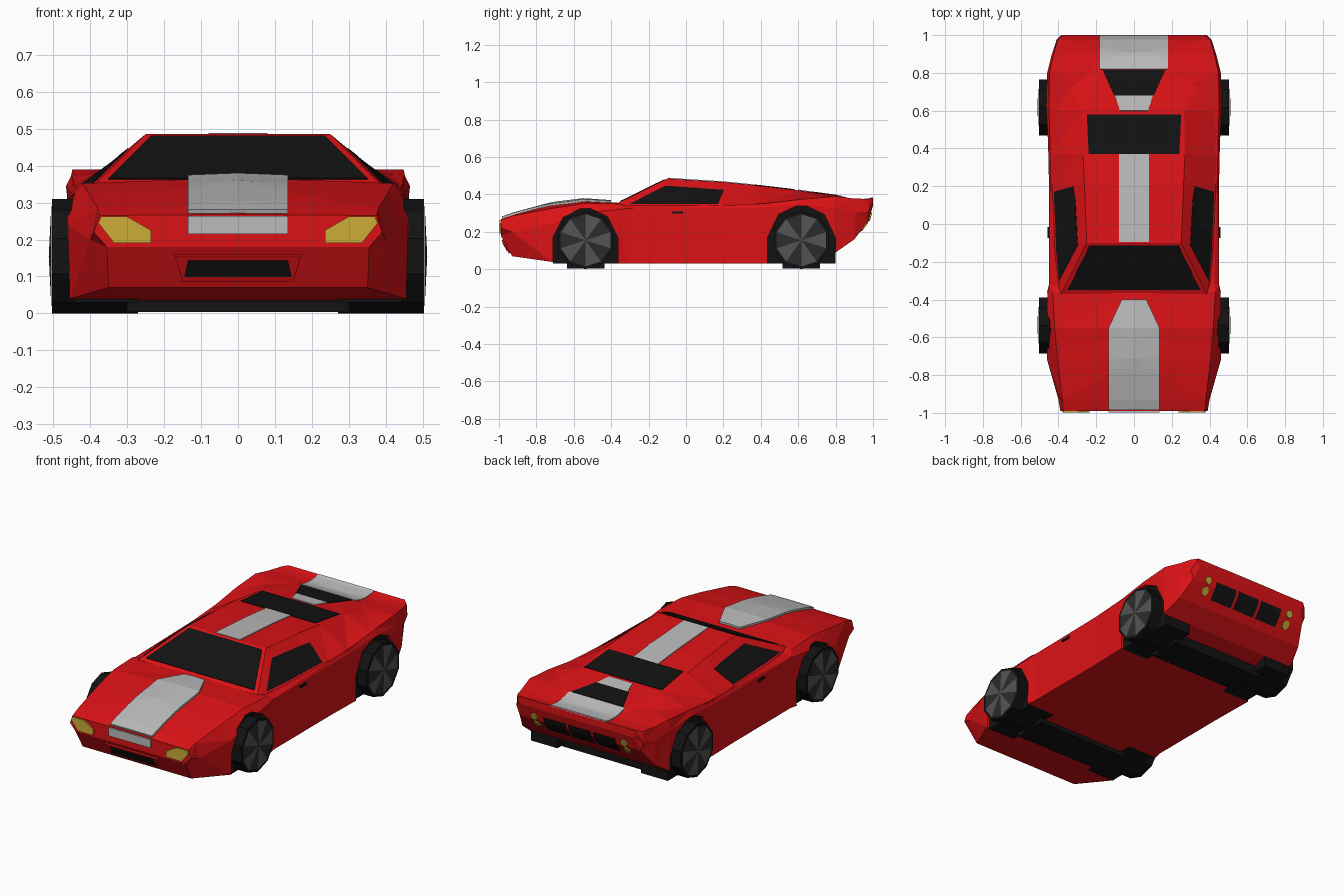
import bpy, bmesh, math
from mathutils import Vector
from mathutils.bvhtree import BVHTree

if "Cube" in bpy.data.objects:
    bpy.data.objects.remove(bpy.data.objects["Cube"])


def mat(name, *rgb):
    m = bpy.data.materials.new(name)
    m.diffuse_color = (*rgb, 1)
    m.use_nodes = True
    m.node_tree.nodes["Principled BSDF"].inputs["Base Color"].default_value = m.diffuse_color
    return m


RED = mat("red_paint", 0.72, 0.006, 0.008)
BLACK = mat("black", 0.006, 0.006, 0.006)
SILVER = mat("silver", 0.5, 0.5, 0.5)
YELLOW = mat("yellow", 0.6, 0.42, 0.04)
GREY = mat("rim_grey", 0.09, 0.09, 0.09)
DARK = mat("rim_dark", 0.025, 0.025, 0.025)


def finish(name, bm, *mats, mirror=False, recalc=True):
    if recalc:
        bmesh.ops.recalc_face_normals(bm, faces=bm.faces)
    me = bpy.data.meshes.new(name)
    bm.to_mesh(me)
    ob = bpy.data.objects.new(name, me)
    bpy.context.collection.objects.link(ob)
    for m in mats:
        me.materials.append(m)
    if mirror:
        ob.modifiers.new("mirror", 'MIRROR')
    return ob


def loft(bm, stations):
    """Skin mirrored half sections: stations are (y, [(x, z), ...]) from bottom to top."""
    rings = []
    for y, half in stations:
        other = [(-x, z) for x, z in reversed(half) if x > 0]
        rings.append([bm.verts.new((x, y, z)) for x, z in half + other])
    n = len(rings[0])
    for a, b in zip(rings, rings[1:]):
        for i in range(n):
            j = (i + 1) % n
            bm.faces.new((a[i], a[j], b[j], b[i]))
    bm.faces.new(rings[0])
    bm.faces.new(rings[-1])
    bmesh.ops.triangulate(bm, faces=bm.faces)


def prism(bm, outline, x0, x1):
    """Extrude a (y, z) outline along x."""
    a = [bm.verts.new((x0, y, z)) for y, z in outline]
    b = [bm.verts.new((x1, y, z)) for y, z in outline]
    bm.faces.new(a)
    bm.faces.new(b)
    for i in range(len(a)):
        j = (i + 1) % len(a)
        bm.faces.new((a[i], a[j], b[j], b[i]))


# lower body: y, bottom z, bottom x, waist x, waist z, shoulder x, shoulder z, centre z
body_rows = [
    (-0.99, .18, .355, .39, .22, .375, .265, .268),
    (-0.93, .07, .35, .40, .20, .38, .285, .290),
    (-0.72, .04, .455, .46, .24, .405, .325, .347),
    (-0.55, .03, .465, .465, .30, .42, .352, .368),
    (-0.36, .03, .46, .457, .32, .43, .350, .355),
    (-0.32, .03, .45, .45, .325, .425, .340, .345),
    (0.20, .03, .45, .45, .325, .44, .342, .345),
    (0.43, .03, .455, .455, .33, .445, .352, .36),
    (0.62, .03, .465, .465, .345, .45, .375, .39),
    (0.80, .09, .455, .46, .33, .448, .390, .385),
    (0.90, .16, .425, .435, .30, .425, .378, .367),
    (0.975, .26, .39, .41, .31, .405, .376, .374),
    (1.00, .34, .365, .385, .36, .375, .382, .382),
]
bm_body = bmesh.new()
loft(bm_body, [(y, [(xb, zb), (xw, zw), (xs, zs), (0, zc)])
               for y, zb, xb, xw, zw, xs, zs, zc in body_rows])
body = finish("body", bm_body, RED)

# cabin and rear deck: y, base x, base z, roof x, roof z
cabin_rows = [
    (-0.37, .41, .32, .385, .352),
    (-0.10, .432, .333, .25, .485),
    (0.20, .443, .335, .262, .466),
    (0.37, .447, .343, .27, .449),
    (0.60, .450, .365, .265, .422),
    (0.82, .40, .36, .175, .392),
    (0.90, .36, .34, .175, .367),
]
bm_cabin = bmesh.new()
loft(bm_cabin, [(y, [(xb, zb), (xt, zt)]) for y, xb, zb, xt, zt in cabin_rows])
finish("cabin", bm_cabin, RED)
trees = [BVHTree.FromBMesh(bm_body), BVHTree.FromBMesh(bm_cabin)]

# direction of projection for surface panels, and how 2D points map to ray starts
SIDES = {
    "top": (Vector((0, 0, -1)), lambda a, b: Vector((a, b, 3))),
    "front": (Vector((0, 1, 0)), lambda a, b: Vector((a, -3, b))),
    "back": (Vector((0, -1, 0)), lambda a, b: Vector((a, 3, b))),
    "right": (Vector((-1, 0, 0)), lambda a, b: Vector((3, a, b))),
}


def panel(name, side, pts, m, off=0.004, mirror=False, n=8):
    """Lay a polygon on the bodywork; quads follow the surface as a grid."""
    d, start = SIDES[side]
    bm = bmesh.new()

    def drop(a, b):
        hits = [t.ray_cast(start(a, b), d) for t in trees]
        dist = min([h[3] for h in hits if h[0] is not None], default=2.03)
        return bm.verts.new(start(a, b) + d * (dist - off))

    if len(pts) == 4:
        p = [Vector(q) for q in pts]
        grid = [[drop(*p[0].lerp(p[1], i / n).lerp(p[3].lerp(p[2], i / n), j / n))
                 for i in range(n + 1)] for j in range(n + 1)]
        for j in range(n):
            for i in range(n):
                bm.faces.new((grid[j][i], grid[j][i + 1], grid[j + 1][i + 1], grid[j + 1][i]))
    else:
        bm.faces.new([drop(*q) for q in pts])
    bm.normal_update()
    for f in bm.faces:
        if f.normal.dot(d) > 0:
            f.normal_flip()
    ob = finish(name, bm, m, recalc=False)
    s = ob.modifiers.new("thickness", 'SOLIDIFY')
    s.thickness, s.offset = off + 0.004, -1
    if mirror:
        ob.modifiers.new("mirror", 'MIRROR')


def trap(x0, v0, x1, v1):
    return [(-x0, v0), (x0, v0), (x1, v1), (-x1, v1)]


# glass
panel("windshield", "top", trap(.35, -.35, .235, -.115), BLACK)
panel("side_window", "right", [(-.30, .35), (.17, .35), (.20, .425), (-.11, .447)], BLACK, mirror=True)
panel("rear_window", "top", trap(.24, .37, .25, .58), BLACK)
panel("engine_vent", "top", trap(.105, .68, .165, .815), BLACK)

# silver stripes
panel("hood_stripe", "top", trap(.135, -.985, .135, -.55), SILVER, .012)
panel("hood_stripe_taper", "top", trap(.135, -.55, .065, -.40), SILVER, .012)
panel("nose_stripe", "front", trap(.135, .215, .135, .264), SILVER, .008)
panel("roof_stripe", "top", trap(.08, -.095, .08, .37), SILVER)
panel("deck_stripe", "top", trap(.075, .60, .10, .68), SILVER)
panel("tail_stripe", "top", trap(.18, .82, .18, .998), SILVER)

# nose details
panel("headlight", "front", [(.30, .262), (.37, .262), (.378, .245), (.335, .19),
                             (.235, .19), (.235, .225)], YELLOW, .008, mirror=True)
panel("intake_frame", "front", trap(.15, .085, .17, .155), RED, .01)
panel("intake", "front", trap(.145, .098, .135, .142), BLACK, .013)

# tail details
for i in (-1, 0, 1):
    panel("rear_grille", "back", [(i * .16 - .07, .20), (i * .16 + .07, .20),
                                  (i * .16 + .07, .29), (i * .16 - .07, .29)], BLACK)
for z in (.225, .28):
    panel("tail_light", "back", [(.29 + .022 * math.cos(k * math.pi / 4),
                                  z + .022 * math.sin(k * math.pi / 4)) for k in range(8)],
          YELLOW, .008, mirror=True)

# door handles
bm = bmesh.new()
prism(bm, [(-.075, .298), (-.015, .298), (-.015, .31), (-.075, .31)], .44, .457)
finish("door_handle", bm, BLACK, mirror=True)


# wheel arches, wells, axles and wheels
def arch(yc, w, top, bottom):
    half = [(w, bottom), (w, .17), (w * .68, top - .045), (w * .15, top)]
    return [(yc + a, z) for a, z in half] + [(yc - a, z) for a, z in reversed(half)]


cut = bmesh.new()
R = 0.155
for label, yc, w, top in (("front", -.537, .174, .325), ("rear", .617, .181, .338)):
    prism(cut, arch(yc, w, top, -.05), .27, .6)
    prism(cut, arch(yc, w, top, -.05), -.6, -.27)
    bm = bmesh.new()
    prism(bm, arch(yc, w, top, .03), .27, .442)
    finish(label + "_wheel_well", bm, BLACK, mirror=True)

    bm = bmesh.new()
    prism(bm, [(yc - .10, .004), (yc + .10, .004), (yc + .10, .1), (yc - .10, .1)], -.3, .3)
    finish(label + "_axle", bm, BLACK)

    ring = [(yc + R * math.sin(k * math.pi / 5), R + R * math.cos(k * math.pi / 5)) for k in range(10)]
    bm = bmesh.new()
    prism(bm, ring, .27, .503)
    finish(label + "_tyre", bm, BLACK, mirror=True)

    # ten-sided rim with alternating blades
    bm = bmesh.new()
    hub = bm.verts.new((.512, yc, R))
    rim = [bm.verts.new((.505, yc + (y - yc) * .9, R + (z - R) * .9)) for y, z in ring]
    for k in range(10):
        f = bm.faces.new((hub, rim[(k + 1) % 10], rim[k]))
        f.material_index = k % 2
        f.normal_update()
        if f.normal.x < 0:
            f.normal_flip()
    finish(label + "_rim", bm, GREY, DARK, mirror=True, recalc=False)

cutter = finish("arch_cutter", cut)
cutter.hide_render = True
cutter.display_type = 'WIRE'
b = body.modifiers.new("arches", 'BOOLEAN')
b.operation, b.object, b.solver = 'DIFFERENCE', cutter, 'EXACT'
